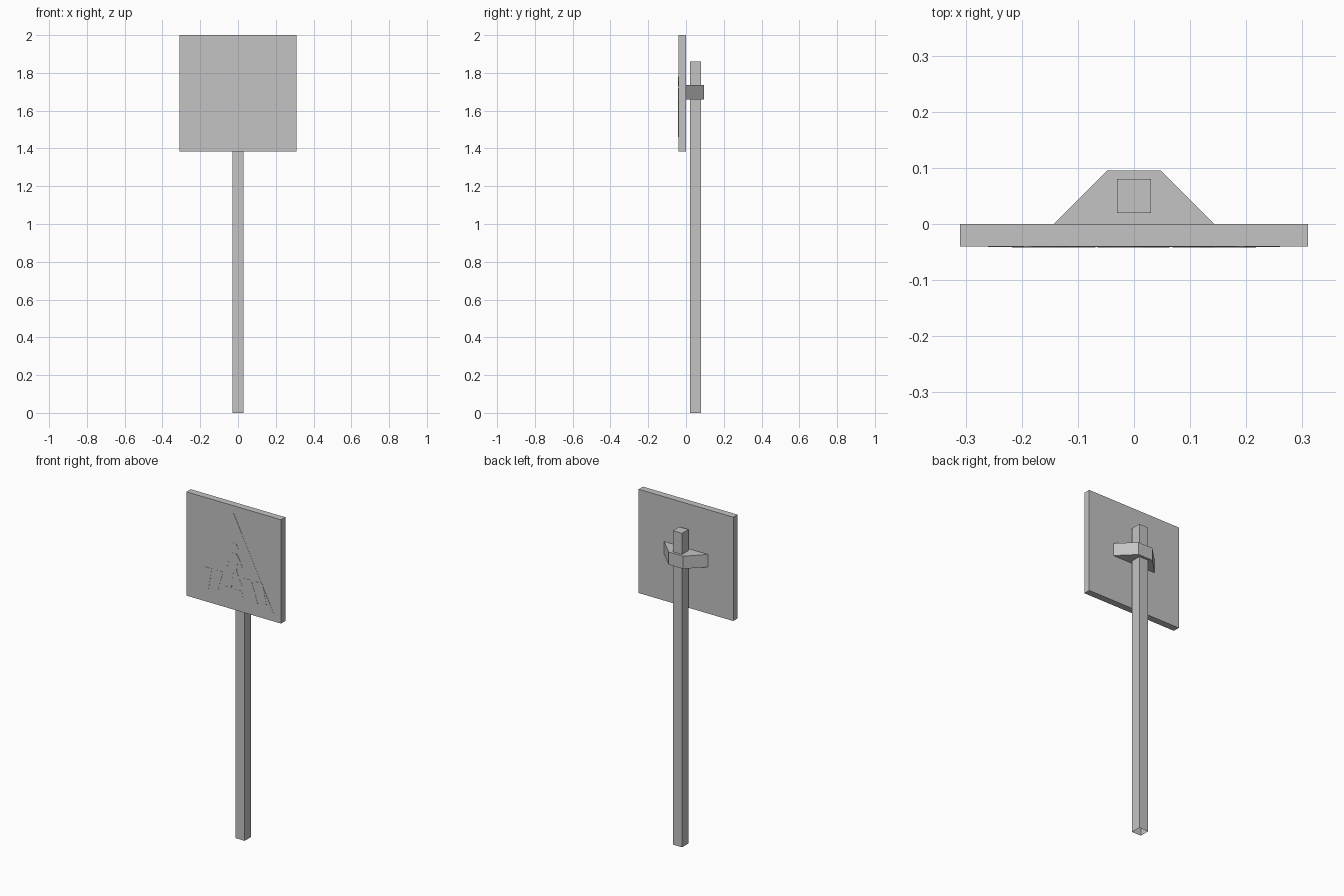
import bpy
import bmesh
from math import cos, sin, tau
from mathutils import Vector

default_cube = bpy.data.objects.get("Cube")
if default_cube:
    bpy.data.objects.remove(default_cube, do_unlink=True)

# One plain grey for the whole sign
grey = bpy.data.materials.new("plain grey")
grey.use_nodes = True
grey.diffuse_color = (0.55, 0.55, 0.55, 1)
grey.node_tree.nodes["Principled BSDF"].inputs["Base Color"].default_value = grey.diffuse_color


def prism(name, outlines, depth, open_start=False):
    """Extrude flat outlines along a depth vector into one object."""
    bm = bmesh.new()
    for outline in outlines:
        face = bm.faces.new([bm.verts.new(point) for point in outline])
        result = bmesh.ops.extrude_face_region(bm, geom=[face], use_keep_orig=True)
        moved = [item for item in result["geom"] if isinstance(item, bmesh.types.BMVert)]
        bmesh.ops.translate(bm, verts=moved, vec=Vector(depth))
        if open_start:
            bmesh.ops.delete(bm, geom=[face], context="FACES_ONLY")
    bmesh.ops.recalc_face_normals(bm, faces=bm.faces)
    mesh = bpy.data.meshes.new(name)
    bm.to_mesh(mesh)
    bm.free()
    mesh.materials.append(grey)
    obj = bpy.data.objects.new(name, mesh)
    bpy.context.collection.objects.link(obj)
    return obj


def rectangle(half_width, low, high):
    return [(-half_width, low), (half_width, low), (half_width, high), (-half_width, high)]


def upright(points, y):
    return [(x, y, z) for x, z in points]


def level(points, z):
    return [(x, y, z) for x, y in points]


# Square post, open at its foot
prism("post", [level(rectangle(0.03, 0.02, 0.08), 0)], (0, 0, 1.86), open_start=True)

# Sign panel and the tapered clamp behind it
front = -0.04
prism("sign_panel", [upright(rectangle(0.31, 1.385, 2), front)], (0, -front, 0))
clamp = [(-0.143, 0), (0.143, 0), (0.048, 0.095), (-0.048, 0.095)]
prism("clamp", [level(clamp, 1.66)], (0, 0, 0.075))

# Thin plates of the pictogram
thin = 0.001
triangle = [(-0.26, 1.435), (0.26, 1.435), (0, 1.955)]
prism("warning_triangle", [upright(triangle, front)], (0, -thin, 0))

head = [(0.031 * cos(tau * i / 6), 1.755 + 0.031 * sin(tau * i / 6)) for i in range(6)]
body = [
    (-0.02, 1.72), (0.02, 1.72), (0.04, 1.69), (0.06, 1.645), (0.045, 1.64),
    (0.026, 1.675), (0.02, 1.62), (0.035, 1.585), (0.058, 1.535), (0.04, 1.52),
    (0, 1.61), (-0.01, 1.565), (-0.012, 1.515), (-0.05, 1.515), (-0.03, 1.535),
    (-0.032, 1.62), (-0.026, 1.675), (-0.045, 1.625), (-0.065, 1.63), (-0.048, 1.69),
]
prism("walking_figure", [upright(shape, front - thin) for shape in (head, body)], (0, -thin, 0))

# Crossing stripes, mirrored: inner and outer top, outer and inner foot, top height
stripes = []
for top_in, top_out, foot_out, foot_in, top in (
    (0.143, 0.19, 0.217, 0.164, 1.59),
    (0.069, 0.116, 0.159, 0.106, 1.59),
    (0.01, 0.055, 0.063, 0.01, 1.51),
):
    for side in (-1, 1):
        points = [(top_in, top), (top_out, top), (foot_out, 1.46), (foot_in, 1.46)]
        stripes.append(upright([(side * x, z) for x, z in points], front - thin))
prism("crossing_stripes", stripes, (0, -thin, 0))
